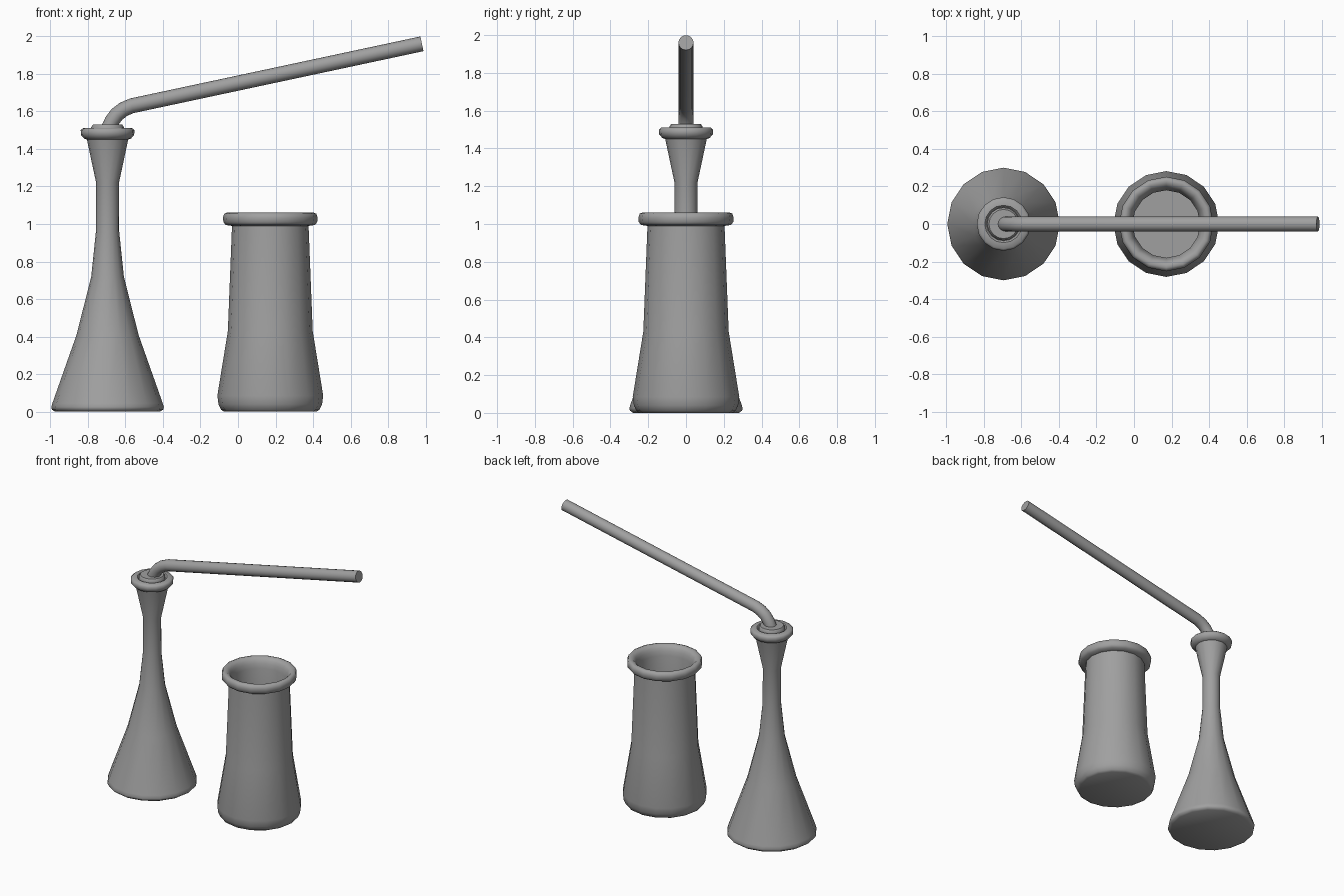
import bpy, bmesh, math
from mathutils import Vector

if "Cube" in bpy.data.objects:
    bpy.data.objects.remove(bpy.data.objects["Cube"])

grey = bpy.data.materials.new("grey")
grey.diffuse_color = (0.35, 0.35, 0.35, 1)
grey.use_nodes = True
grey.node_tree.nodes["Principled BSDF"].inputs["Base Color"].default_value = grey.diffuse_color


def finish(name, bm, angle):
    bmesh.ops.recalc_face_normals(bm, faces=bm.faces[:])
    mesh = bpy.data.meshes.new(name)
    bm.to_mesh(mesh)
    bm.free()
    mesh.materials.append(grey)
    ob = bpy.data.objects.new(name, mesh)
    bpy.context.collection.objects.link(ob)
    bpy.ops.object.select_all(action='DESELECT')
    ob.select_set(True)
    bpy.context.view_layer.objects.active = ob
    bpy.ops.object.shade_smooth_by_angle(angle=math.radians(angle))
    return ob


def bridge(bm, rings):
    """Skin successive rings and cap both ends."""
    n = len(rings[0])
    for a, b in zip(rings, rings[1:]):
        for i in range(n):
            j = (i + 1) % n
            bm.faces.new((a[i], a[j], b[j], b[i]))
    bm.faces.new(rings[0])
    bm.faces.new(rings[-1])


def lathe(name, cx, profile, n=16):
    bm = bmesh.new()
    rings = [[bm.verts.new((cx + r * math.cos(2 * math.pi * i / n),
                            r * math.sin(2 * math.pi * i / n), z))
              for i in range(n)] for r, z in profile]
    bridge(bm, rings)
    return finish(name, bm, 50)


def tube(name, path, radius, n=16):
    bm = bmesh.new()
    pts = [Vector((x, 0, z)) for x, z in path]
    rings = []
    for k, p in enumerate(pts):
        t = (pts[min(k + 1, len(pts) - 1)] - pts[max(k - 1, 0)]).normalized()
        side, up = Vector((0, 1, 0)), Vector((-t.z, 0, t.x))
        rings.append([bm.verts.new(p + radius * (math.cos(a) * side + math.sin(a) * up))
                      for a in (2 * math.pi * i / n for i in range(n))])
    bridge(bm, rings)
    return finish(name, bm, 50)


# Conical flask with flared lip
FLASK_X = -0.695
lathe("flask", FLASK_X, [
    (0.28, 0.0), (0.297, 0.012), (0.30, 0.025), (0.294, 0.045), (0.165, 0.41),
    (0.087, 0.72), (0.062, 0.96), (0.061, 1.22), (0.11, 1.45), (0.125, 1.455),
    (0.142, 1.475), (0.143, 1.50), (0.132, 1.51), (0.10, 1.512), (0.09, 1.50)])

# Stopper seated in the flask mouth
lathe("stopper", FLASK_X, [
    (0.06, 1.40), (0.088, 1.49), (0.088, 1.515), (0.078, 1.53), (0.05, 1.53)])

# Bent delivery tube
tube("delivery_tube", [
    (-0.695, 1.46), (-0.69, 1.51), (-0.672, 1.548), (-0.645, 1.584),
    (-0.61, 1.611), (-0.565, 1.63), (0.98, 1.96)], 0.04)

# Open collecting jar with a rolled rim and hollow inside
lathe("jar", 0.172, [
    (0.245, 0.0), (0.262, 0.01), (0.276, 0.04), (0.282, 0.085), (0.226, 0.43),
    (0.204, 0.99), (0.238, 0.995), (0.250, 1.01), (0.252, 1.035), (0.245, 1.055),
    (0.232, 1.06), (0.215, 1.058), (0.197, 1.04), (0.19, 1.02), (0.18, 0.99),
    (0.205, 0.43), (0.255, 0.09), (0.235, 0.04)])
